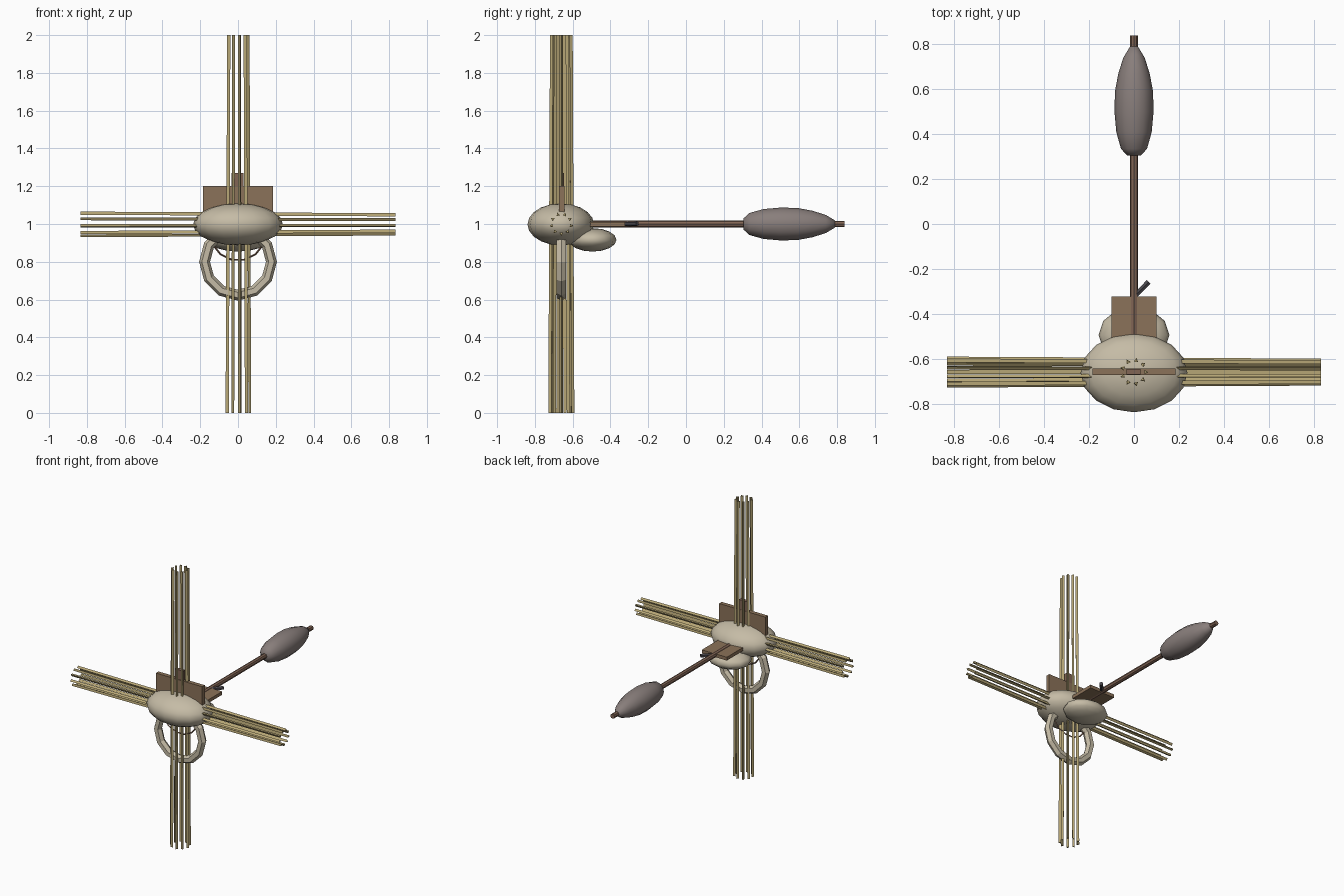
import bpy
import bmesh
from math import pi, cos, sin, radians
from mathutils import Matrix, Vector

cube = bpy.data.objects.get("Cube")
if cube:
    bpy.data.objects.remove(cube)


def material(name, r, g, b):
    m = bpy.data.materials.new(name)
    m.use_nodes = True
    m.diffuse_color = (r, g, b, 1)
    m.node_tree.nodes["Principled BSDF"].inputs["Base Color"].default_value = (r, g, b, 1)
    return m


BONE = material("bone beige", 0.56, 0.50, 0.38)
STRAW = material("straw", 0.47, 0.38, 0.18)
WOOD = material("brown wood", 0.26, 0.17, 0.10)
SHAFT = material("dark wood", 0.22, 0.13, 0.09)
GREY = material("warm grey", 0.25, 0.21, 0.20)
DARK = material("charcoal", 0.07, 0.065, 0.075)

HUB = Vector((0, -0.66, 1.0))


def make(name, bm, mat, smooth=False):
    bmesh.ops.recalc_face_normals(bm, faces=bm.faces)
    mesh = bpy.data.meshes.new(name)
    bm.to_mesh(mesh)
    bm.free()
    mesh.materials.append(mat)
    for p in mesh.polygons:
        p.use_smooth = smooth
    ob = bpy.data.objects.new(name, mesh)
    bpy.context.collection.objects.link(ob)
    return ob


def ellipsoid(name, centre, radii, mat, segments, rings):
    bm = bmesh.new()
    bmesh.ops.create_uvsphere(bm, u_segments=segments, v_segments=rings, radius=1,
                              matrix=Matrix.Translation(centre) @ Matrix.Diagonal((*radii, 1)))
    return make(name, bm, mat, True)


def box(name, low, high, mat):
    low, high = Vector(low), Vector(high)
    bm = bmesh.new()
    bmesh.ops.create_cube(bm, size=1, matrix=Matrix.Translation((low + high) / 2)
                          @ Matrix.Diagonal((*(high - low), 1)))
    return make(name, bm, mat)


def skin(bm, loops, closed=False):
    # Bridge matching vertex loops, capping the ends of open runs
    n = len(loops[0])
    pairs = list(zip(loops, loops[1:]))
    if closed:
        pairs.append((loops[-1], loops[0]))
    else:
        bm.faces.new(loops[0])
        bm.faces.new(loops[-1][::-1])
    for a, b in pairs:
        for i in range(n):
            j = (i + 1) % n
            bm.faces.new((a[i], a[j], b[j], b[i]))


def rod_bundle(name, length, turn):
    # Nine triangular rods running right through the body, slightly converging
    bm = bmesh.new()
    for k in range(9):
        ang = 2 * pi * k / 9
        loops = []
        for end, spread in ((-1, 0.060), (1, 0.051)):
            mid = Vector((cos(ang) * spread, sin(ang) * spread, end * length))
            loops.append([bm.verts.new(HUB + turn @ (mid + 0.010 * Vector(
                (cos(ang + t * 2 * pi / 3), sin(ang + t * 2 * pi / 3), 0))))
                for t in range(3)])
        skin(bm, loops)
    return make(name, bm, STRAW)


def lathe_y(name, profile, sides, mat, smooth):
    # Profile is (y, radius), turned about the shaft axis
    bm = bmesh.new()
    loops = [[bm.verts.new((r * cos(2 * pi * i / sides), y, 1 + r * sin(2 * pi * i / sides)))
              for i in range(sides)] for y, r in profile]
    skin(bm, loops)
    return make(name, bm, mat, smooth)


def ring(name, centre_z, major, minor, steps, sides, mat):
    bm = bmesh.new()
    loops = []
    for k in range(steps):
        a = 2 * pi * k / steps
        loop = []
        for i in range(sides):
            t = 2 * pi * i / sides
            r = major + minor * cos(t)
            loop.append(bm.verts.new((r * cos(a), HUB.y + minor * sin(t), centre_z + r * sin(a))))
        loops.append(loop)
    skin(bm, loops, closed=True)
    return make(name, bm, mat)


# Rounded main body and the smaller lobe behind and below it
ellipsoid("main_body", (0, -0.663, 0.998), (0.238, 0.176, 0.111), BONE, 16, 10)
ellipsoid("rear_lobe", (0, -0.495, 0.916), (0.158, 0.127, 0.062), BONE, 12, 8)

# Vertical and sideways rod bundles
rod_bundle("vertical_rods", 1.0, Matrix.Identity(3))
rod_bundle("sideways_rods", 0.833, Matrix.Rotation(radians(90), 3, "Y"))

# Upright board with its raised centre slat
box("upright_board", (-0.185, -0.673, 1.0), (0.185, -0.643, 1.2), WOOD)
box("centre_slat", (-0.034, -0.67, 1.0), (0.030, -0.646, 1.27), SHAFT)

# Rear shelf, long shaft and swollen weight
box("rear_shelf", (-0.1, -0.56, 0.986), (0.1, -0.323, 1.010), WOOD)
lathe_y("long_shaft", [(-0.6, 0.018), (0.84, 0.017)], 8, SHAFT, False)
lathe_y("shaft_weight",
        [(0.305, 0.030), (0.335, 0.058), (0.41, 0.079), (0.50, 0.087), (0.59, 0.085),
         (0.67, 0.070), (0.74, 0.048), (0.79, 0.018)], 12, GREY, True)

# Small angled peg beside the shaft
start, end = Vector((0, -0.325, 1.0)), Vector((0.065, -0.258, 1.002))
bm = bmesh.new()
bmesh.ops.create_cone(bm, cap_ends=True, segments=6, radius1=0.013, radius2=0.013,
                      depth=(end - start).length,
                      matrix=Matrix.Translation((start + end) / 2)
                      @ (end - start).to_track_quat("Z", "Y").to_matrix().to_4x4())
make("angled_peg", bm, DARK)

# Hanging hoop and the thin wire loop inside it
ring("hanging_hoop", 0.8, 0.177, 0.029, 12, 6, BONE)
ring("wire_loop", 0.955, 0.148, 0.005, 14, 4, SHAFT)
